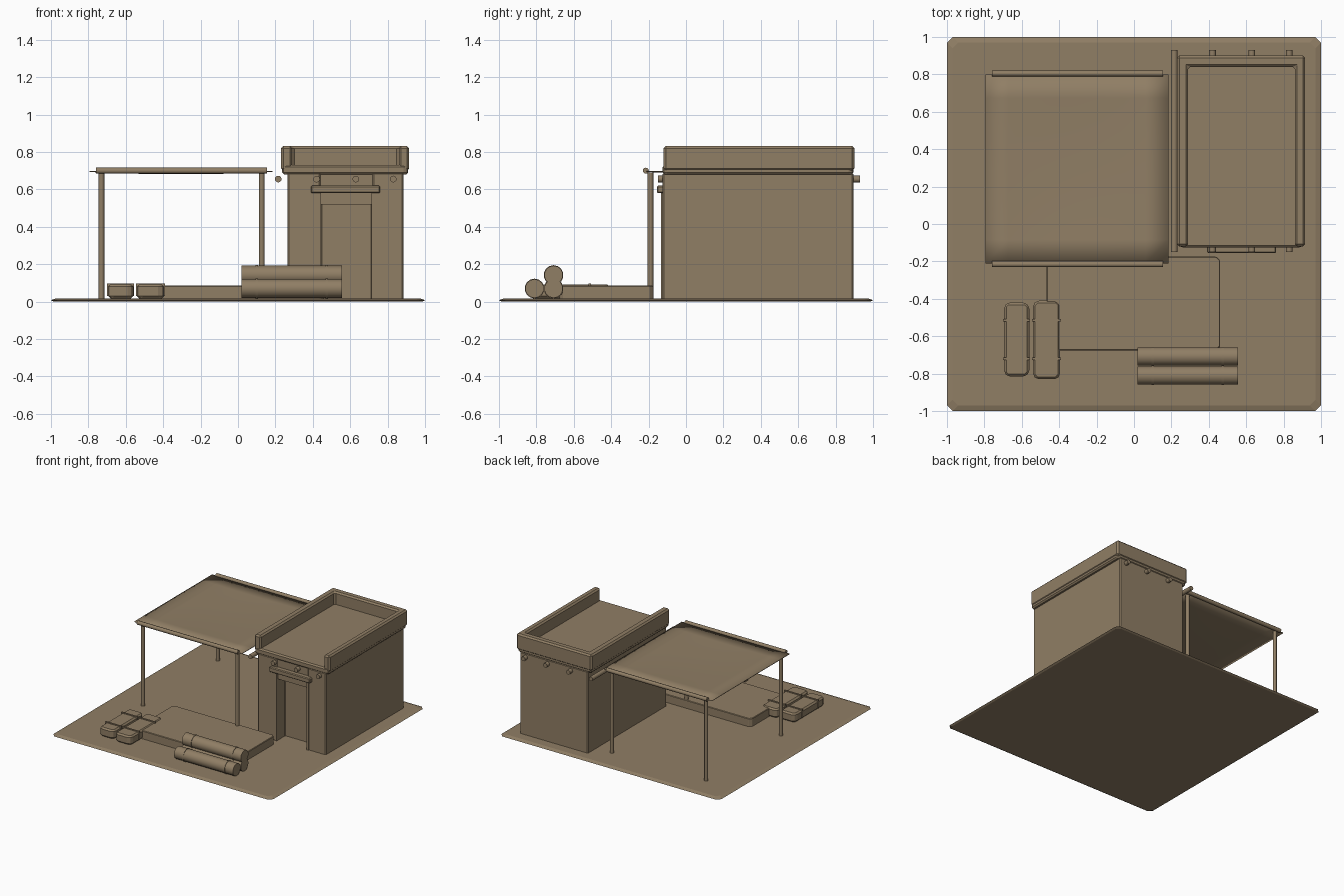
import bpy, bmesh, math
from mathutils import Vector

default = bpy.data.objects.get("Cube")
if default:
    bpy.data.objects.remove(default, do_unlink=True)

# Single sandy clay colour
clay = bpy.data.materials.new("sandy_clay")
clay.use_nodes = True
colour = (0.28, 0.21, 0.13, 1)
clay.diffuse_color = colour
bsdf = clay.node_tree.nodes["Principled BSDF"]
bsdf.inputs["Base Color"].default_value = colour
bsdf.inputs["Roughness"].default_value = 0.9


def finish(name, bm, bevel=0, smooth=False):
    bmesh.ops.recalc_face_normals(bm, faces=bm.faces)
    mesh = bpy.data.meshes.new(name)
    bm.to_mesh(mesh)
    bm.free()
    mesh.materials.append(clay)
    obj = bpy.data.objects.new(name, mesh)
    bpy.context.collection.objects.link(obj)
    if bevel:
        mod = obj.modifiers.new("bevel", 'BEVEL')
        mod.width, mod.segments, mod.limit_method = bevel, 1, 'ANGLE'
    if smooth:
        bpy.ops.object.select_all(action='DESELECT')
        obj.select_set(True)
        bpy.context.view_layer.objects.active = obj
        bpy.ops.object.shade_smooth_by_angle(angle=math.radians(40))
    return obj


def prism(name, outline, z0, z1, bevel=0):
    """Extrude a plan outline from z0 up to z1."""
    bm = bmesh.new()
    face = bm.faces.new([bm.verts.new((x, y, z0)) for x, y in outline])
    top = bmesh.ops.extrude_face_region(bm, geom=[face])["geom"]
    moved = [v for v in top if isinstance(v, bmesh.types.BMVert)]
    bmesh.ops.translate(bm, verts=moved, vec=(0, 0, z1 - z0))
    return finish(name, bm, bevel)


def rect(x0, x1, y0, y1, cut=0):
    if not cut:
        return [(x0, y0), (x1, y0), (x1, y1), (x0, y1)]
    return [(x0 + cut, y0), (x1 - cut, y0), (x1, y0 + cut), (x1, y1 - cut),
            (x1 - cut, y1), (x0 + cut, y1), (x0, y1 - cut), (x0, y0 + cut)]


def rod(name, a, b, radius, sides=12, bevel=0):
    a, b = Vector(a), Vector(b)
    bm = bmesh.new()
    bmesh.ops.create_cone(bm, cap_ends=True, segments=sides, radius1=radius,
                          radius2=radius, depth=(b - a).length)
    turn = (b - a).to_track_quat('Z', 'Y').to_matrix().to_4x4()
    turn.translation = (a + b) / 2
    bmesh.ops.transform(bm, matrix=turn, verts=bm.verts)
    return finish(name, bm, bevel, smooth=True)


# Ground slab with sloped rim and clipped corners
bm = bmesh.new()
rings = [[bm.verts.new((x, y, z)) for x, y in rect(-s, s, -s, s, 0.03)]
         for s, z in ((0.985, 0), (1, 0.008), (0.97, 0.018))]
bm.faces.new(rings[0])
bm.faces.new(rings[-1])
for low, high in zip(rings, rings[1:]):
    for i in range(len(low)):
        j = (i + 1) % len(low)
        bm.faces.new((low[i], low[j], high[j], high[i]))
finish("ground_slab", bm)

# Hut walls with a doorway recess
front, back = -0.125, 0.895
prism("hut_walls", [(0.265, front), (0.44, front), (0.44, -0.02), (0.72, -0.02),
                    (0.72, front), (0.885, front), (0.885, back), (0.265, back)],
      0.01, 0.69, 0.008)
prism("door_header", rect(0.435, 0.725, -0.115, 0), 0.52, 0.69)
prism("door_lintel", rect(0.39, 0.76, -0.155, -0.1), 0.58, 0.62, 0.006)
for side, x in (("left", 0.72), ("right", 0.432)):
    prism(side + "_door_jamb", rect(x - 0.006, x + 0.012, -0.133, -0.03), 0.01, 0.58)

# Roof slab and parapet, open at the front
prism("roof_slab", rect(0.235, 0.91, -0.125, 0.895, 0.015), 0.68, 0.73, 0.012)
prism("parapet", [(0.23, -0.12), (0.29, -0.12), (0.29, 0.84), (0.86, 0.84),
                  (0.86, -0.12), (0.915, -0.12), (0.915, 0.9), (0.23, 0.9)],
      0.7, 0.832, 0.012)

# Roof beams through the hut, and one bearer beside the wall
for i, x in enumerate((0.215, 0.42, 0.63, 0.83)):
    name = f"roof_beam_{i}" if i else "side_bearer"
    rod(name, (x, -0.15, 0.655), (x, 0.93, 0.655), 0.018)

# Canopy posts and rails
for label, post_y, rail_y in (("front", -0.19, -0.215), ("back", 0.78, 0.805)):
    for side, x in (("left", 0.127), ("right", -0.73)):
        rod(f"{label}_{side}_post", (x, post_y, 0.01), (x, post_y, 0.69), 0.015)
    rod(label + "_canopy_rail", (-0.76, rail_y, 0.7), (0.155, rail_y, 0.7), 0.016)

# Slightly sagging canopy cloth
bm = bmesh.new()
bmesh.ops.create_grid(bm, x_segments=8, y_segments=8, size=0.5)
for v in bm.verts:
    sag = 0.012 * (1 - (2 * v.co.x) ** 2) * (1 - (2 * v.co.y) ** 2)
    v.co = (v.co.x * 0.98 - 0.305, v.co.y * 1.01 + 0.295, 0.699 - sag)
cloth = finish("canopy_cloth", bm, smooth=True)
cloth.modifiers.new("thickness", 'SOLIDIFY').thickness = 0.006

# Low terrace
prism("terrace", rect(-0.467, 0.46, -0.675, -0.175, 0.02), 0.01, 0.085, 0.004)

# Tied bales
for i, (x0, x1, y0, y1) in enumerate(((-0.695, -0.56, -0.815, -0.42),
                                      (-0.54, -0.395, -0.83, -0.41))):
    prism(f"bale_{i + 1}", rect(x0, x1, y0, y1, 0.02), 0.018, 0.092, 0.012)
    for j, y in enumerate((-0.515, -0.72)):
        prism(f"bale_{i + 1}_strap_{j + 1}",
              rect(x0 - 0.005, x1 + 0.005, y - 0.006, y + 0.006), 0.03, 0.098)

# Stacked rolls with ties
for i, (y, z) in enumerate(((-0.81, 0.07), (-0.708, 0.07), (-0.708, 0.142))):
    rod(f"roll_{i + 1}", (0.02, y, z), (0.555, y, z), 0.05, 14)
    for j, x in enumerate((0.1, 0.475)):
        rod(f"roll_{i + 1}_tie_{j + 1}", (x - 0.006, y, z), (x + 0.006, y, z), 0.053, 14)
